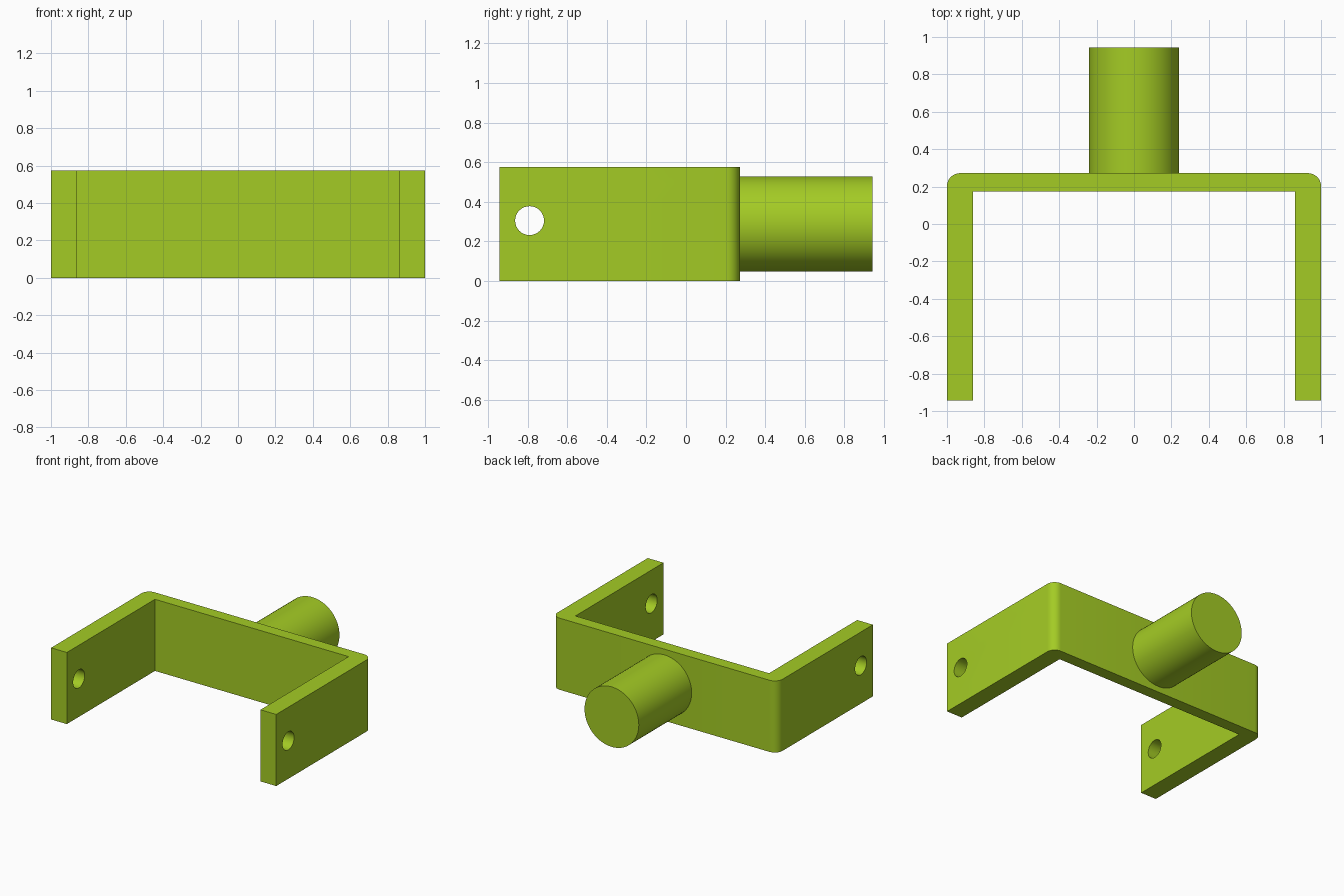
import bpy, bmesh, math
from mathutils import Vector

if "Cube" in bpy.data.objects:
    bpy.data.objects.remove(bpy.data.objects["Cube"])

HEIGHT = 0.575
green = bpy.data.materials.new("lime_green")
green.diffuse_color = (0.37, 0.60, 0.018, 1)
green.use_nodes = True
green.node_tree.nodes["Principled BSDF"].inputs["Base Color"].default_value = green.diffuse_color


def cylinder(name, radius, length, location, rotation, sides):
    bpy.ops.mesh.primitive_cylinder_add(vertices=sides, radius=radius, depth=length,
                                        location=location, rotation=rotation)
    ob = bpy.context.object
    ob.name = name
    ob.data.materials.append(green)
    return ob


def smooth(ob):
    bpy.ops.object.select_all(action='DESELECT')
    ob.select_set(True)
    bpy.context.view_layer.objects.active = ob
    bpy.ops.object.shade_smooth_by_angle(angle=math.radians(30))


# U-shaped bracket outline with rounded outer back corners
R, BACK, FRONT, INNER = 0.07, 0.272, -0.943, 0.175
right = [(0.86, INNER), (0.86, FRONT), (1.0, FRONT)]
for i in range(9):
    a = math.pi / 2 * i / 8
    right.append((1 - R + R * math.cos(a), BACK - R + R * math.sin(a)))
outline = right + [(-x, y) for x, y in reversed(right)]

bm = bmesh.new()
face = bm.faces.new([bm.verts.new((x, y, 0)) for x, y in outline])
top = bmesh.ops.extrude_face_region(bm, geom=[face])["geom"]
bmesh.ops.translate(bm, vec=Vector((0, 0, HEIGHT)),
                    verts=[v for v in top if isinstance(v, bmesh.types.BMVert)])
bmesh.ops.recalc_face_normals(bm, faces=bm.faces)
mesh = bpy.data.meshes.new("bracket")
bm.to_mesh(mesh)
bm.free()
bracket = bpy.data.objects.new("bracket", mesh)
bpy.context.collection.objects.link(bracket)
mesh.materials.append(green)

# Pin holes through both arms
cutter = cylinder("hole_cutter", 0.073, 2.4, (0, -0.79, 0.305), (0, math.pi / 2, 0), 32)
cutter.hide_render = True
cut = bracket.modifiers.new("pin_holes", 'BOOLEAN')
cut.operation = 'DIFFERENCE'
cut.solver = 'EXACT'
cut.object = cutter
bpy.context.view_layer.objects.active = bracket
bpy.ops.object.modifier_apply(modifier=cut.name)
bpy.data.objects.remove(cutter)
smooth(bracket)

# Round stem on the back
stem = cylinder("stem", 0.241, 0.683, (0, 0.6015, 0.288), (math.pi / 2, 0, 0), 64)
smooth(stem)
